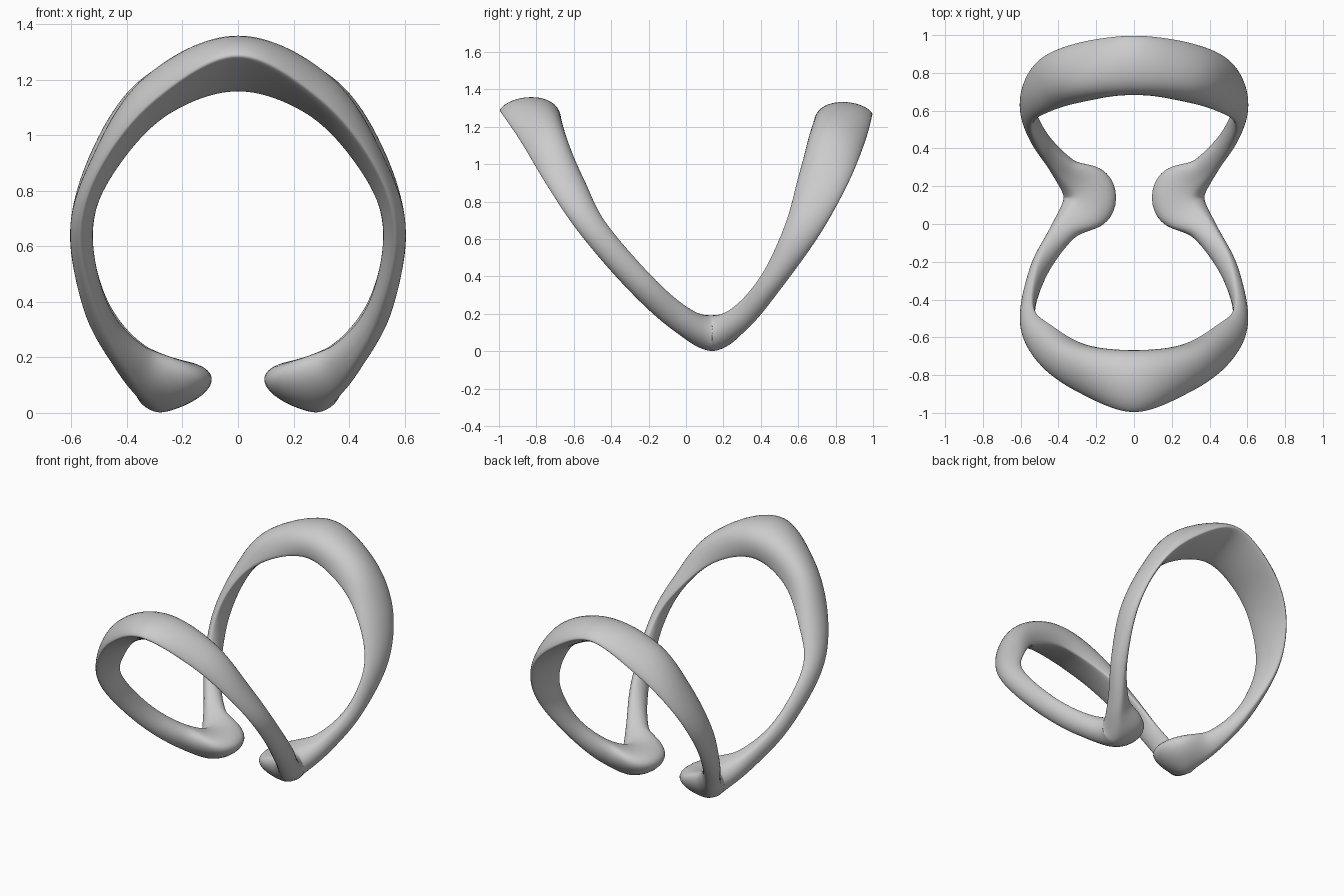
import bpy
import bmesh
import math
from mathutils import Vector

STEPS = 14      # rings between two stations
SIDES = 40      # points around the section

# Remove the default cube
cube = bpy.data.objects.get("Cube")
if cube:
    bpy.data.objects.remove(cube, do_unlink=True)

# Stations along one half of the band, front crest to back crest:
# outer edge, inner edge, (bulge away from the loop, bulge into the loop)
STATIONS = [
    ((0, -1, 1.29), (0, -.68, 1.16), (.15, .02)),
    ((.3, -.89, 1.13), (.25, -.64, 1.08), (.13, .02)),
    ((.5, -.74, .88), (.43, -.54, .9), (.07, .02)),
    ((.57, -.57, .63), (.54, -.43, .69), (.05, .03)),
    ((.5, -.32, .34), (.51, -.19, .41), (.05, .04)),
    ((.38, -.08, .12), (.41, 0, .24), (.05, .09)),
    ((.27, .14, 0), (.3, .14, .19), (.09, .2)),
    ((.38, .33, .12), (.41, .27, .25), (.05, .09)),
    ((.5, .52, .35), (.51, .41, .42), (.05, .04)),
    ((.57, .72, .63), (.54, .53, .68), (.05, .03)),
    ((.5, .87, .9), (.43, .6, .93), (.07, .02)),
    ((.3, .96, 1.12), (.25, .65, 1.09), (.13, .02)),
    ((0, 1, 1.27), (0, .69, 1.16), (.13, .02)),
]


def mirrored(station):
    outer, inner, bulge = station
    return ((-outer[0], *outer[1:]), (-inner[0], *inner[1:]), bulge)


def spline(p0, p1, p2, p3, t):
    """Smooth interpolation between p1 and p2."""
    return (p1 * 2 + (p2 - p0) * t + (p0 * 2 - p1 * 5 + p2 * 4 - p3) * t ** 2
            + (p1 * 3 - p0 - p2 * 3 + p3) * t ** 3) / 2


def section(outer, inner, bulge, tangent):
    """Lens-shaped section whose two faces swell by different amounts."""
    centre, half = (outer + inner) / 2, (outer - inner) / 2
    normal = half.cross(tangent).normalized()
    lean = max(0, centre.z - .7) / 2
    points = []
    for i in range(SIDES):
        angle = math.tau * i / SIDES
        rise = math.sin(angle)
        swell = abs(rise) ** 1.2
        offset = swell * bulge[0] if rise > 0 else -swell * bulge[1]
        shift = math.cos(angle) - (lean * rise ** 2 if rise > 0 else 0)
        points.append(centre + half * shift + normal * offset)
    return points


# Full closed loop of stations, sampled smoothly
loop = STATIONS + [mirrored(s) for s in STATIONS[-2:0:-1]]
count = len(loop)
tracks = [[Vector(s[k]) for s in loop] for k in range(3)]
samples = []
for i in range(count):
    for j in range(STEPS):
        samples.append([spline(*(track[(i + d) % count] for d in (-1, 0, 1, 2)), j / STEPS)
                        for track in tracks])

# Skin the sections into one continuous band
bm = bmesh.new()
rings = []
total = len(samples)
for i, (outer, inner, bulge) in enumerate(samples):
    before, after = samples[i - 1], samples[(i + 1) % total]
    tangent = after[0] + after[1] - before[0] - before[1]
    rings.append([bm.verts.new(p) for p in section(outer, inner, bulge, tangent)])
for i, ring in enumerate(rings):
    following = rings[(i + 1) % total]
    for j in range(SIDES):
        k = (j + 1) % SIDES
        bm.faces.new((ring[j], ring[k], following[k], following[j]))
for _ in range(4):
    bmesh.ops.smooth_vert(bm, verts=bm.verts, factor=.5,
                          use_axis_x=True, use_axis_y=True, use_axis_z=True)
bmesh.ops.recalc_face_normals(bm, faces=bm.faces)
for face in bm.faces:
    face.smooth = True
mesh = bpy.data.meshes.new("open_cuff_band")
bm.to_mesh(mesh)
bm.free()

# Plain grey finish
grey = bpy.data.materials.new("light_grey")
grey.use_nodes = True
colour = (.6, .6, .6, 1)
grey.diffuse_color = colour
grey.node_tree.nodes["Principled BSDF"].inputs["Base Color"].default_value = colour
mesh.materials.append(grey)
band = bpy.data.objects.new("open_cuff_band", mesh)
bpy.context.collection.objects.link(band)
